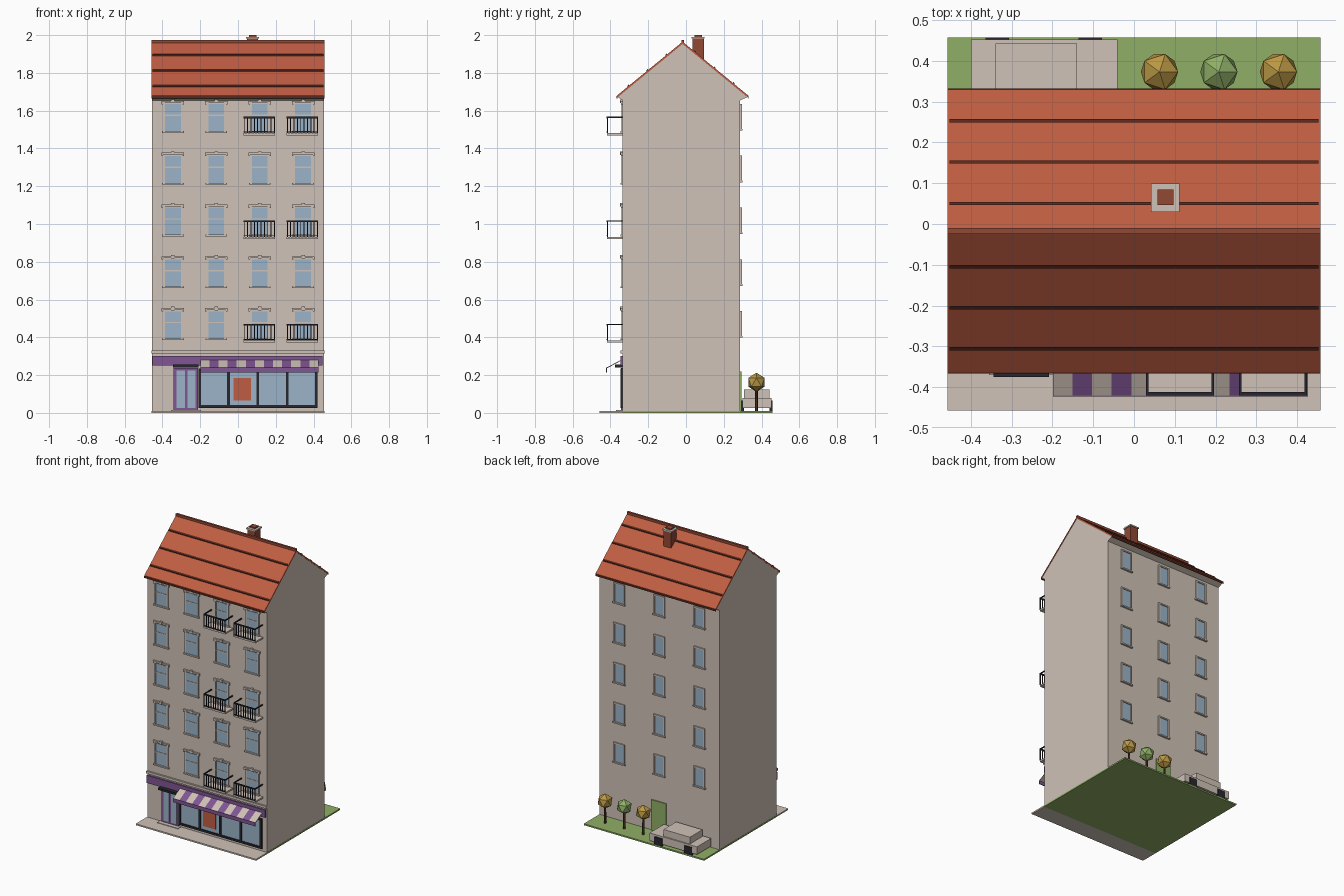
import bpy, bmesh, math
from mathutils import Matrix

if "Cube" in bpy.data.objects:
    bpy.data.objects.remove(bpy.data.objects["Cube"])


def material(name, rgb):
    m = bpy.data.materials.new(name)
    m.diffuse_color = [((c / 255 + 0.055) / 1.055) ** 2.4 for c in rgb] + [1]
    m.use_nodes = True
    m.node_tree.nodes["Principled BSDF"].inputs["Base Color"].default_value = m.diffuse_color
    return m


WALL = material("warm_stone", (207, 194, 183))
ROOF = material("terracotta", (192, 93, 66))
BATTEN = material("dark_tile", (88, 40, 28))
GLASS = material("pale_blue_glass", (155, 180, 200))
PURPLE = material("shop_purple", (128, 86, 148))
BLACK = material("dark_metal", (38, 38, 45))
GRASS = material("grass_green", (144, 175, 102))
MUSTARD = material("autumn_leaf", (186, 152, 68))
TRUNK = material("trunk_brown", (82, 56, 40))
BRICK = material("chimney_brick", (146, 72, 52))

parts = {}


def part(name, mat):
    if name not in parts:
        parts[name] = (bmesh.new(), mat)
    return parts[name][0]


def box(name, mat, x0, x1, y0, y1, z0, z1):
    size = Matrix.Diagonal((x1 - x0, y1 - y0, z1 - z0, 1))
    pos = Matrix.Translation(((x0 + x1) / 2, (y0 + y1) / 2, (z0 + z1) / 2))
    bmesh.ops.create_cube(part(name, mat), size=1, matrix=pos @ size)


def prism(name, mat, yz, x0, x1):
    """Extrude a y-z profile along x."""
    bm = part(name, mat)
    a = [bm.verts.new((x0, y, z)) for y, z in yz]
    b = [bm.verts.new((x1, y, z)) for y, z in yz]
    faces = [bm.faces.new(a), bm.faces.new(b[::-1])]
    for i in range(len(yz)):
        j = (i + 1) % len(yz)
        faces.append(bm.faces.new((a[j], a[i], b[i], b[j])))
    bmesh.ops.recalc_face_normals(bm, faces=faces)


W, FRONT, BACK = 0.457, -0.335, 0.287
RIDGE_Y, RIDGE_Z, SLOPE = -0.018, 1.965, 0.82


def roof_z(y):
    return RIDGE_Z - abs(y - RIDGE_Y) * SLOPE


# Ground
box("sidewalk", WALL, -W, W, -W, FRONT, 0, 0.01)
box("lawn", GRASS, -W, W, FRONT, W, 0, 0.01)

# Building body with gables reaching under the eaves
t = 0.012
prism("walls", WALL, [
    (FRONT, 0.01), (BACK, 0.01), (BACK, 1.655), (0.325, roof_z(0.325) - t),
    (RIDGE_Y, RIDGE_Z - t), (-0.361, roof_z(-0.361) - t), (FRONT, 1.655)],
    -W + 0.002, W - 0.002)

# Roof slabs, tile battens, ridge cap
for y in (-0.365, 0.33):
    prism("roof", ROOF, [(RIDGE_Y, RIDGE_Z), (y, roof_z(y)),
                         (y, roof_z(y) - t), (RIDGE_Y, RIDGE_Z - t)], -W, W)
for y in (-0.306, -0.205, -0.105, 0.05, 0.152, 0.253):
    a, b = y - 0.004, y + 0.004
    prism("roof_battens", BATTEN, [(a, roof_z(a) - 0.003), (b, roof_z(b) - 0.003),
                                   (b, roof_z(b) + 0.006), (a, roof_z(a) + 0.006)], -0.452, 0.452)
box("eave_fascia", BATTEN, -W, W, -0.367, -0.363, 1.665, 1.678)
box("eave_fascia", BATTEN, -W, W, 0.328, 0.332, 1.665, 1.678)
box("ridge_cap", BRICK, -W, W, -0.025, -0.010, 1.953, 1.975)

# Chimney
box("chimney_stack", BRICK, 0.047, 0.107, 0.034, 0.094, 1.85, 1.982)
box("chimney_cap", WALL, 0.042, 0.112, 0.029, 0.099, 1.982, 1.991)
box("chimney_pot", BRICK, 0.057, 0.097, 0.046, 0.084, 1.991, 2.0)

# Front windows
ROWS = [0.395 + 0.2742 * i for i in range(5)]
COLS = [-0.345, -0.115, 0.115, 0.345]
for z in ROWS:
    for x in COLS:
        y = FRONT
        box("front_glass", GLASS, x - 0.043, x + 0.043, y - 0.003, y + 0.01, z, z + 0.143)
        box("front_transom", WALL, x - 0.043, x + 0.043, y - 0.006, y, z + 0.08, z + 0.087)
        for s in (-1, 1):
            c = x + s * 0.047
            box("front_frame", WALL, c - 0.005, c + 0.005, y - 0.007, y, z, z + 0.148)
            c = x + s * 0.055
            box("front_lintel", WALL, c - 0.005, c + 0.005, y - 0.01, y, z + 0.142, z + 0.150)
        box("front_sill", WALL, x - 0.058, x + 0.058, y - 0.012, y, z - 0.009, z)
        box("front_lintel", WALL, x - 0.06, x + 0.06, y - 0.012, y, z + 0.150, z + 0.160)
        box("front_keystone", WALL, x - 0.009, x + 0.009, y - 0.014, y, z + 0.148, z + 0.167)

# Back windows and back door
for z in ROWS:
    for x in (-0.305, 0, 0.305):
        y = BACK
        box("back_glass", GLASS, x - 0.033, x + 0.033, y - 0.01, y + 0.003, z + 0.012, z + 0.135)
        for s in (-1, 1):
            c = x + s * 0.037
            box("back_frame", WALL, c - 0.005, c + 0.005, y, y + 0.009, z + 0.012, z + 0.143)
        box("back_frame", WALL, x - 0.042, x + 0.042, y, y + 0.009, z + 0.135, z + 0.144)
        box("back_sill", WALL, x - 0.047, x + 0.047, y, y + 0.013, z + 0.003, z + 0.012)
box("back_door", GRASS, -0.053, 0.06, BACK, BACK + 0.007, 0.01, 0.22)

# Balconies on alternate floors
for z in ROWS[::2]:
    for x in (0.113, 0.341):
        x0, x1, y0, z0, z1 = x - 0.083, x + 0.083, -0.42, z - 0.022, z + 0.076
        box("balcony_slab", WALL, x0, x1, y0 + 0.003, FRONT, z0, z0 + 0.011)
        box("balcony_rail", BLACK, x0, x1, y0, y0 + 0.008, z1 - 0.008, z1)
        box("balcony_rail", BLACK, x0, x1, y0, y0 + 0.005, z0 + 0.014, z0 + 0.019)
        for xs in (x0, x1 - 0.006):
            box("balcony_rail", BLACK, xs, xs + 0.006, y0, FRONT, z1 - 0.007, z1)
        for i in range(10):
            c = x0 + 0.003 + i * 0.160 / 9
            box("balcony_bars", BLACK, c - 0.0025, c + 0.0025, y0 + 0.001, y0 + 0.006, z0 + 0.011, z1)

# Shop cornice and sign band
box("cornice", WALL, -W, W, FRONT - 0.012, FRONT, 0.314, 0.330)
box("sign_band", PURPLE, -0.453, 0.447, FRONT - 0.012, FRONT, 0.25, 0.302)

# Striped awning with valance
ax0, ax1 = -0.199, 0.426
sw = (ax1 - ax0) / 13
for i in range(13):
    name, mat = (("awning_purple", PURPLE) if i % 2 else ("awning_pale", WALL))
    prism(name, mat, [(-0.34, 0.283), (-0.42, 0.24), (-0.42, 0.235), (-0.34, 0.278)],
          ax0 + i * sw, ax0 + (i + 1) * sw)
box("awning_valance", PURPLE, ax0, ax1, -0.423, -0.418, 0.215, 0.24)

# Shop window, mullions and poster
box("shop_glass", GLASS, -0.20, 0.415, FRONT - 0.004, FRONT, 0.03, 0.225)
for x in (-0.203, -0.05, 0.105, 0.26, 0.414):
    box("shop_frame", BLACK, x - 0.007, x + 0.007, FRONT - 0.011, FRONT, 0.03, 0.23)
for z in (0.027, 0.22):
    box("shop_frame", BLACK, -0.21, 0.421, FRONT - 0.011, FRONT, z, z + 0.014)
box("shop_poster", ROOF, -0.025, 0.07, FRONT - 0.007, FRONT, 0.066, 0.184)

# Shop door, canopy and step
box("door_panel", PURPLE, -0.341, -0.211, FRONT - 0.008, FRONT, 0.012, 0.238)
for x in (-0.303, -0.246):
    box("door_glass", GLASS, x - 0.022, x + 0.022, FRONT - 0.011, FRONT, 0.025, 0.224)
box("door_canopy", BLACK, -0.345, -0.208, -0.375, FRONT, 0.241, 0.255)
box("door_step", WALL, -0.355, -0.197, -0.37, FRONT, 0.005, 0.014)

# Trees behind the building
for i, x in enumerate((0.0625, 0.208, 0.354)):
    bmesh.ops.create_cone(part("tree_trunk", TRUNK), cap_ends=True, segments=6,
                          radius1=0.008, radius2=0.007, depth=0.12,
                          matrix=Matrix.Translation((x, 0.373, 0.07)))
    crown = part("tree_crown_green", GRASS) if i == 1 else part("tree_crown_autumn", MUSTARD)
    bmesh.ops.create_icosphere(crown, subdivisions=1, radius=0.051,
                               matrix=Matrix.Translation((x, 0.373, 0.162)))

# Parked car
box("car_body", WALL, -0.40, -0.04, 0.298, 0.452, 0.025, 0.078)
box("car_cabin", WALL, -0.34, -0.14, 0.307, 0.443, 0.078, 0.125)
for x in (-0.335, -0.107):
    for y in (0.293, 0.443):
        box("car_wheels", BLACK, x - 0.029, x + 0.029, y, y + 0.014, 0.01, 0.065)

# Turn every collected part into an object
for name, (bm, mat) in parts.items():
    mesh = bpy.data.meshes.new(name)
    bm.to_mesh(mesh)
    bm.free()
    mesh.materials.append(mat)
    bpy.context.collection.objects.link(bpy.data.objects.new(name, mesh))
